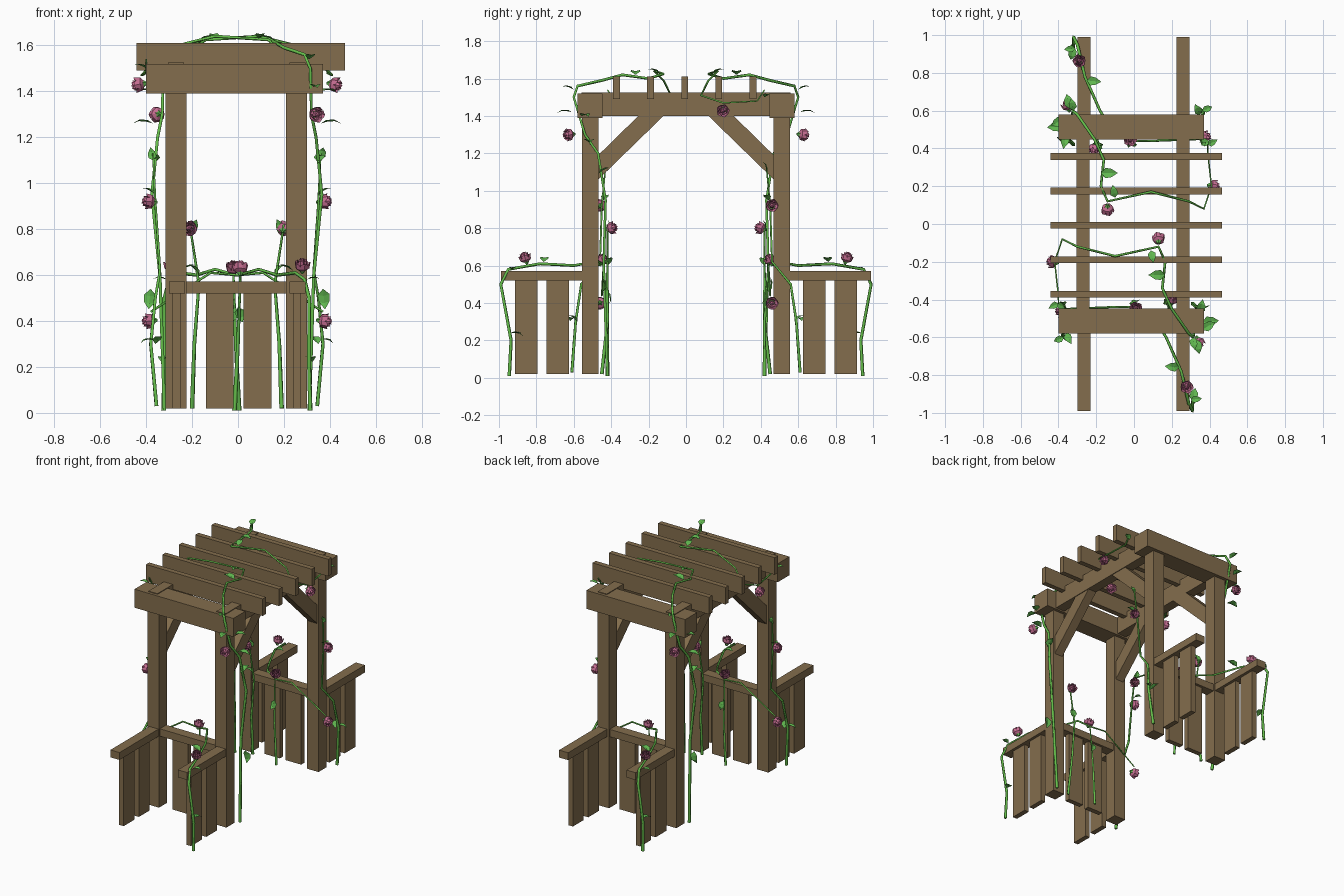
import bpy, bmesh, math
from mathutils import Vector, Matrix

if "Cube" in bpy.data.objects:
    bpy.data.objects.remove(bpy.data.objects["Cube"])


def material(name, col):
    m = bpy.data.materials.new(name)
    m.diffuse_color = (*col, 1)
    m.use_nodes = True
    m.node_tree.nodes["Principled BSDF"].inputs["Base Color"].default_value = m.diffuse_color
    return m


WOOD = material("wood", (0.23, 0.155, 0.075))
STEM = material("stem", (0.13, 0.52, 0.07))
LEAF = material("leaf", (0.12, 0.48, 0.08))
PINK = material("petal", (0.55, 0.15, 0.28))


def finish(name, bm, mat, normals=True):
    if normals:
        bmesh.ops.recalc_face_normals(bm, faces=bm.faces)
    me = bpy.data.meshes.new(name)
    bm.to_mesh(me)
    bm.free()
    me.materials.append(mat)
    ob = bpy.data.objects.new(name, me)
    bpy.context.collection.objects.link(ob)
    return ob


def box(name, x0, x1, y0, y1, z0, z1):
    bm = bmesh.new()
    bmesh.ops.create_cube(bm, size=1)
    for v in bm.verts:
        v.co = Vector(((x0 + x1) / 2 + v.co.x * (x1 - x0),
                       (y0 + y1) / 2 + v.co.y * (y1 - y0),
                       (z0 + z1) / 2 + v.co.z * (z1 - z0)))
    return finish(name, bm, WOOD)


def brace(name, x0, x1, s):
    # diagonal plank between post and top beam
    prof = [(-0.48, 1.05), (-0.48, 1.18), (-0.245, 1.41), (-0.11, 1.41)]
    bm = bmesh.new()
    f = bm.faces.new([bm.verts.new((x0, -s * y, z)) for y, z in prof])
    r = bmesh.ops.extrude_face_region(bm, geom=[f])
    bmesh.ops.translate(bm, vec=(x1 - x0, 0, 0),
                        verts=[v for v in r["geom"] if isinstance(v, bmesh.types.BMVert)])
    finish(name, bm, WOOD)


def ybox(name, x0, x1, s, a, b, z0, z1):
    # box at one end: a..b are distances from the centre along y
    y = sorted((s * a, s * b))
    box(name, x0, x1, y[0], y[1], z0, z1)


# timber frame, end by end
for s in (-1, 1):
    for x in (-0.27, 0.255):
        ybox("post", x - 0.045, x + 0.045, s, 0.467, 0.557, 0.02, 1.40)
        ybox("side_rail", x - 0.03, x + 0.04, s, 0.555, 0.99, 0.52, 0.572)
        for a in (0.625, 0.795):
            ybox("side_picket", x - 0.015, x + 0.02, s, a, a + 0.12, 0.02, 0.53)
        brace("brace", x - 0.03, x + 0.035, s)
    ybox("header", -0.40, 0.37, s, 0.447, 0.58, 1.39, 1.52)
    ybox("end_rail", -0.23, 0.215, s, 0.478, 0.548, 0.52, 0.572)
    for x in (-0.14, 0.025):
        ybox("end_picket", x, x + 0.12, s, 0.495, 0.53, 0.02, 0.53)

# top beams and roof slats
for x in (-0.27, 0.26):
    box("top_beam", x - 0.035, x + 0.035, -0.56, 0.56, 1.40, 1.525)
for i in range(5):
    y = -0.372 + i * 0.1825
    box("roof_slat", -0.443, 0.465, y - 0.018, y + 0.018, 1.49, 1.61)


def spin(p, end):
    # the planting at the back is the front one turned half way round
    return Vector(p) if end == 0 else Vector((-p[0] - 0.01, -p[1], p[2]))


def vine(name, pts, r):
    cu = bpy.data.curves.new(name, "CURVE")
    cu.dimensions = "3D"
    cu.bevel_depth = r
    cu.bevel_resolution = 0
    cu.use_fill_caps = True
    sp = cu.splines.new("POLY")
    sp.points.add(len(pts) - 1)
    for i, p in enumerate(pts):
        sp.points[i].co = (*p, 1)
        sp.points[i].radius = 1.15 - 0.6 * i / (len(pts) - 1)
    tmp = bpy.data.objects.new(name, cu)
    bpy.context.collection.objects.link(tmp)
    bpy.context.view_layer.update()
    me = bpy.data.meshes.new_from_object(tmp.evaluated_get(bpy.context.evaluated_depsgraph_get()))
    bpy.data.objects.remove(tmp)
    me.materials.clear()
    me.materials.append(STEM)
    bpy.context.collection.objects.link(bpy.data.objects.new(name, me))


def leaf(p, d, size):
    # folded pointed leaf
    d = Vector(d).normalized()
    side = d.cross(Vector((0, 0, 1)) if abs(d.z) < 0.8 else Vector((0, 1, 0))).normalized()
    up = side.cross(d)
    bm = bmesh.new()
    mid = [bm.verts.new(p + d * size * t + up * size * h)
           for t, h in ((0, 0), (0.35, 0.08), (0.7, 0.08), (1, -0.05))]
    for k in (-1, 1):
        e = [bm.verts.new(p + d * size * t + side * k * size * w + up * size * 0.16)
             for t, w in ((0.3, 0.3), (0.65, 0.25))]
        bm.faces.new((mid[0], mid[1], e[0]))
        bm.faces.new((mid[1], mid[2], e[1], e[0]))
        bm.faces.new((mid[2], mid[3], e[1]))
    finish("leaf", bm, LEAF)


def rose(p, d, size=0.036):
    rot = Vector(d).to_track_quat("Z", "Y").to_matrix().to_4x4()
    mat = Matrix.Translation(p) @ rot @ Matrix.Scale(size, 4)
    # three whorls of cupped petals round a bud
    bm = bmesh.new()
    for k, (R, top, flare) in enumerate(((1.0, 0.35, 1.0), (0.75, 0.65, 0.85), (0.45, 0.8, 0.7))):
        for j in range(5):
            grid = []
            for rr, z, w in ((0.2, -0.7, 0.6), (R * 0.85, -0.3, 1.0), (R * flare, top, 0.75)):
                row = []
                for c in (-1, 0, 1):
                    a = (j + k * 0.5) * math.tau / 5 + c * w * 0.72
                    q = rr * (1.0 if c == 0 else 0.92)
                    row.append(bm.verts.new((q * math.cos(a), q * math.sin(a), z + (0.15 if c == 0 and z > 0 else 0))))
                grid.append(row)
            for a in range(2):
                for b in range(2):
                    bm.faces.new((grid[a][b], grid[a][b + 1], grid[a + 1][b + 1], grid[a + 1][b]))
    bmesh.ops.create_icosphere(bm, subdivisions=1, radius=0.4, matrix=Matrix.Translation((0, 0, 0.3)))
    bm.transform(mat)
    finish("rose", bm, PINK, False)
    # green sepals
    bm = bmesh.new()
    bmesh.ops.create_cone(bm, segments=5, radius1=0.15, radius2=0.5, depth=0.5, cap_ends=True,
                          matrix=Matrix.Translation((0, 0, -0.72)))
    bm.transform(mat)
    finish("sepals", bm, LEAF)


VINES = {
    "rail_vine": [(.315, -.945, .01), (.31, -.935, .2), (.31, -.99, .5), (.29, -.95, .58), (.25, -.78, .61),
                  (.17, -.6, .6), (.09, -.47, .625), (0, -.44, .6), (-.12, -.44, .61), (-.38, -.45, .44)],
    "climbing_vine": [(.31, -.42, .01), (.32, -.43, .3), (.33, -.44, .6), (.365, -.43, .95), (.34, -.47, 1.2),
                      (.32, -.54, 1.3), (.315, -.6, 1.5), (.29, -.58, 1.56), (.2, -.45, 1.59), (.15, -.34, 1.62),
                      (.165, -.2, 1.6), (.13, -.12, 1.625), (-.1, -.17, 1.64), (-.3, -.12, 1.59),
                      (-.38, -.08, 1.51), (-.42, -.2, 1.47), (-.4, -.38, 1.48), (-.4, -.42, 1.54)],
    "post_vine": [(-.355, -.61, .03), (-.38, -.59, .3), (-.36, -.56, .5), (-.34, -.46, .62), (-.36, -.45, .92), (-.37, -.43, 1.13)],
    "inner_vine": [(.19, -.45, .02), (.18, -.42, .3), (.16, -.42, .56), (.2, -.42, .82)],
    "middle_vine": [(-.015, -.42, .01), (0, -.42, .3), (.01, -.44, .6)],
}
ROSES = [((.28, -.86, .64), (0, -.3, 1)), ((.34, -.625, 1.3), (.3, -1, -.1)), ((.13, -.08, 1.45), (0, .5, -.6)),
         ((-.43, -.2, 1.43), (-1, .2, -.2)), ((.01, -.45, .63), (0, .4, 1)), ((.2, -.4, .8), (.2, 1, .3)),
         ((-.385, -.46, .92), (-1, 0, .1)), ((-.385, -.46, .4), (-1, 0, -.1))]
LEAVES = [((.37, -.45, .54), (0.1, .1, -1), .09), ((.36, -.52, 1.26), (1, .1, .05), .09),
          ((.33, -.61, 1.42), (.2, -1, 0), .08), ((.31, -.6, 1.54), (.2, -1, .3), .07),
          ((.35, -.47, 1.09), (.2, 1, .5), .08), ((.31, -.94, .24), (.2, 1, -.2), .075),
          ((.24, -.76, .62), (-1, .1, .3), .08), ((.3, -.93, .58), (1, .1, .1), .06),
          ((.165, -.27, 1.62), (-1, 0, .2), .09), ((.36, -.56, 1.4), (1, .6, 0), .08),
          ((.09, -.14, 1.63), (.2, -1, .3), .07), ((-.36, -.58, .3), (.3, -.6, .4), .07),
          ((-.37, -.6, .32), (-.8, -.3, -.2), .06), ((-.36, -.44, .95), (-1, .3, .5), .07),
          ((.2, -.42, .78), (-.5, .1, 1), .07), ((.16, -.42, .6), (.6, .3, .6), .07),
          ((0, -.42, .46), (.3, .2, -1), .07), ((-.4, -.42, 1.5), (-.6, -.3, .2), .06),
          ((-.37, -.43, 1.1), (-.2, .3, 1), .06)]

# climbing roses at both ends
for end in (0, 1):
    o = spin((0, 0, 0), end)
    for name, pts in VINES.items():
        vine(name, [spin(p, end) for p in pts], 0.009)
    for p, d in ROSES:
        rose(spin(p, end), spin(d, end) - o)
    for p, d, size in LEAVES:
        leaf(spin(p, end), spin(d, end) - o, size)
